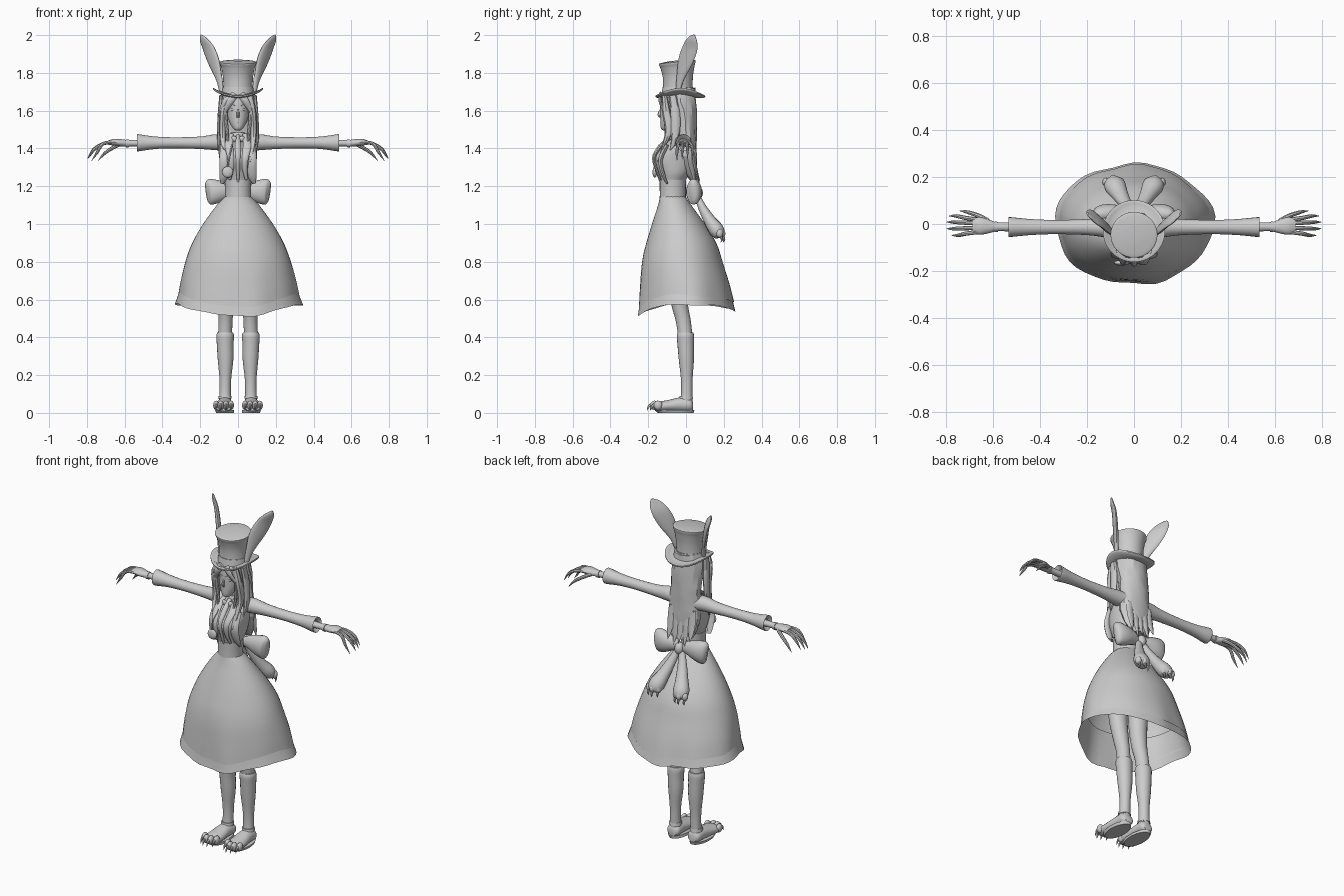
import bpy, bmesh, math, random
from mathutils import Vector

random.seed(4)
X, Y, Z = Vector((1, 0, 0)), Vector((0, 1, 0)), Vector((0, 0, 1))
grey = bpy.data.materials.new("plain_grey")
grey.diffuse_color = (0.6, 0.6, 0.6, 1)


def spline(rows, steps):
    """Smoothly resample rows of numbers."""
    out = []
    for i in range(len(rows) - 1):
        p = [rows[max(0, min(len(rows) - 1, i + k))] for k in (-1, 0, 1, 2)]
        for s in range(steps):
            t = s / steps
            out.append([0.5 * (2*b + (c - a)*t + (2*a - 5*b + 4*c - d)*t*t + (3*b - a - 3*c + d)*t**3)
                        for a, b, c, d in zip(*p)])
    return out + [list(rows[-1])]


def loft(name, rows, side=X, tan=Z, n=24, steps=4, cap=True, mirror=False, rule=None, angle=40):
    """Skin elliptical sections (x, y, z, a, b); a lies along side. tan=None follows the path."""
    rows = spline(rows, steps)
    bm = bmesh.new()
    rings = []
    for i, (x, y, z, a, b) in enumerate(rows):
        t = tan
        if t is None:
            t = Vector(rows[min(i + 1, len(rows) - 1)][:3]) - Vector(rows[max(i - 1, 0)][:3])
            t.normalize()
        u = (side - t * side.dot(t)).normalized()
        v = t.cross(u)
        a, b = max(a, .001), max(b, .001)
        ring = []
        for k in range(n):
            w = math.tau * k / n
            p = Vector((x, y, z)) + u * a * math.cos(w) + v * b * math.sin(w)
            ring.append(bm.verts.new(rule(p) if rule else p))
        rings.append(ring)
    for r, q in zip(rings, rings[1:]):
        for k in range(n):
            bm.faces.new((r[k], r[(k + 1) % n], q[(k + 1) % n], q[k]))
    if cap:
        bm.faces.new(rings[0][::-1])
        bm.faces.new(rings[-1])
        bmesh.ops.recalc_face_normals(bm, faces=bm.faces)
    return finish(name, bm, mirror, angle)


def ball(name, c, r, mirror=False, n=16):
    """Ellipsoid at c with radii r."""
    bm = bmesh.new()
    bmesh.ops.create_uvsphere(bm, u_segments=n, v_segments=n // 2, radius=1)
    for v in bm.verts:
        v.co = Vector(c) + Vector([v.co[i] * r[i] for i in range(3)])
    return finish(name, bm, mirror, 60)


def finish(name, bm, mirror, angle):
    me = bpy.data.meshes.new(name)
    bm.to_mesh(me)
    bm.free()
    ob = bpy.data.objects.new(name, me)
    bpy.context.collection.objects.link(ob)
    me.materials.append(grey)
    bpy.ops.object.select_all(action='DESELECT')
    ob.select_set(True)
    bpy.context.view_layer.objects.active = ob
    bpy.ops.object.shade_smooth_by_angle(angle=math.radians(angle))
    if mirror:
        ob.modifiers.new("mirror", 'MIRROR')
    return ob


def tube(name, rows, side=X, n=10, **kw):
    return loft(name, rows, side=side, tan=None, n=n, **kw)


# Skirt and petticoat, with a hem that dips at the front and back
def hem(p):
    f = max(0, min(1, (0.85 - p.z) / 0.25))
    w = math.atan2(p.y, p.x)
    d = math.sin(w) ** 2 * (0.065 if p.y < 0 else 0.035)
    ripple = 0.007 * math.sin(5 * w + 1) + 0.004 * math.sin(9 * w)
    return Vector((p.x * (1 + ripple * f * 3), p.y * (1 + ripple * f * 3), p.z - f * (d + ripple * .6)))


loft("skirt", [(0, -.07, 1.145, .068, .068), (0, -.06, 1.10, .112, .088), (0, -.04, 1.0, .185, .14),
               (0, -.025, .9, .242, .185), (0, -.02, .8, .28, .215), (0, -.008, .7, .306, .237),
               (0, 0, .62, .32, .25)], n=48, cap=False, rule=hem)
loft("petticoat", [(0, -.015, .75, .285, .218), (0, -.005, .66, .308, .238), (0, 0, .575, .338, .256)],
     n=48, cap=False, rule=hem)

# Torso, waistband and neck
loft("bodice", [(0, -.07, 1.15, .066, .062), (0, -.07, 1.22, .066, .062), (0, -.062, 1.27, .082, .085),
                (0, -.06, 1.34, .092, .112), (0, -.045, 1.40, .098, .092), (0, -.02, 1.45, .085, .06),
                (0, -.02, 1.485, .042, .04)])
loft("waistband", [(0, -.07, 1.14, .069, .069), (0, -.07, 1.18, .069, .069), (0, -.07, 1.232, .072, .07)])
loft("neck", [(0, -.025, 1.46, .032, .032), (0, -.03, 1.50, .028, .028), (0, -.04, 1.56, .03, .03)], n=16)
loft("collar", [(0, -.03, 1.45, .052, .05), (0, -.032, 1.475, .043, .043), (0, -.033, 1.485, .038, .038)])
tube("lapel", [(.035, -.075, 1.475, .012, .006), (.048, -.125, 1.42, .022, .008), (.04, -.165, 1.36, .018, .008),
               (.035, -.16, 1.30, .014, .007), (.045, -.135, 1.235, .008, .005)], mirror=True)
tube("jacket_front", [(.075, -.10, 1.42, .02, .012), (.07, -.135, 1.34, .028, .012),
                      (.075, -.12, 1.26, .024, .01), (.085, -.10, 1.215, .01, .005)], mirror=True)
tube("shirt_frill", [(0, -.075, 1.465, .012, .012), (0, -.135, 1.41, .016, .012), (0, -.172, 1.35, .012, .008),
                     (0, -.15, 1.27, .009, .008), (0, -.135, 1.22, .006, .005)])
tube("neck_bow", [(.004, -.095, 1.445, .006, .006), (.02, -.10, 1.45, .016, .009), (.032, -.095, 1.45, .012, .006)],
     side=Z, mirror=True)
ball("pendant", (-.055, -.165, 1.275), (.03, .012, .03))
tube("pendant_chain", [(-.055, -.165, 1.30, .004, .004), (-.045, -.175, 1.36, .004, .004),
                       (-.03, -.14, 1.42, .004, .004)], n=6)

# Arms
loft("sleeve", [(.06, -.015, 1.43, .05, .042), (.12, -.015, 1.433, .042, .042), (.2, -.013, 1.43, .034, .033),
                (.33, -.013, 1.43, .03, .029), (.44, -.013, 1.43, .034, .033), (.525, -.013, 1.43, .042, .045),
                (.53, -.013, 1.43, .038, .041), (.515, -.013, 1.43, .024, .024)],
     side=Y, tan=X, n=20, mirror=True)
loft("wrist", [(.50, -.012, 1.428, .02, .018), (.58, -.012, 1.428, .018, .017)], side=Y, tan=X, n=14, mirror=True)
loft("wrist_cuff", [(.578, -.012, 1.427, .021, .021), (.592, -.012, 1.427, .023, .022)],
     side=Y, tan=X, n=14, mirror=True)
loft("palm", [(.585, -.012, 1.427, .018, .017), (.62, -.01, 1.43, .03, .019), (.655, -.008, 1.433, .037, .018),
              (.685, -.006, 1.431, .03, .012)], side=Y, tan=X, n=16, mirror=True)
for y0, y1, x1, z1 in ((.018, .034, .785, 1.355), (.003, .008, .795, 1.35),
                       (-.016, -.02, .795, 1.345), (-.034, -.048, .775, 1.335)):
    tube("finger", [(.66, y0, 1.433, .009, .009), (.715, (y0 + y1) / 2, 1.425, .009, .009),
                    (x1 - .03, y1, z1 + .045, .0075, .0075), (x1, y1, z1, .001, .001)], side=Y, n=8, mirror=True)
tube("thumb", [(.62, .012, 1.425, .012, .011), (.66, .035, 1.405, .01, .01), (.705, .05, 1.375, .008, .008),
               (.74, .056, 1.335, .001, .001)], side=Y, n=8, mirror=True)

# Legs and clawed feet
loft("thigh", [(.075, -.055, .95, .065, .065), (.07, -.05, .7, .052, .05), (.065, -.033, .57, .043, .044),
               (.066, -.015, .49, .037, .04), (.068, -.005, .42, .037, .038)], n=20, mirror=True)
loft("stocking", [(.068, -.003, .425, .042, .042), (.068, -.003, .405, .047, .046), (.068, -.001, .36, .044, .044),
                  (.066, .002, .28, .041, .04), (.067, .004, .18, .031, .031), (.068, .004, .10, .03, .03),
                  (.069, .0, .06, .033, .034)], n=20, mirror=True)
loft("ankle_trim", [(.069, 0, .075, .036, .037), (.069, 0, .09, .034, .034)], n=16, mirror=True)
loft("foot", [(.067, .037, .036, .026, .022), (.068, .02, .042, .04, .036), (.07, -.03, .044, .042, .038),
              (.072, -.09, .038, .048, .031), (.075, -.14, .033, .05, .026), (.077, -.165, .028, .042, .018)],
     side=X, tan=-Y, n=20, mirror=True)
loft("sole", [(.068, -.055, 0, .048, .095), (.072, -.06, .016, .05, .105)], steps=1, n=28, mirror=True)
for x, y in ((.037, -.15), (.064, -.166), (.091, -.166), (.116, -.148)):
    ball("toe", (x, y, .04), (.016, .024, .025), mirror=True, n=12)
    tube("toe_claw", [(x, y - .012, .045, .009, .009), (x, y - .03, .036, .006, .007),
                      (x, y - .04, .014, .001, .001)], n=8, mirror=True)

# Head and face
loft("head", [(0, -.108, 1.495, .012, .012), (0, -.10, 1.507, .027, .033), (0, -.08, 1.55, .05, .056),
              (0, -.065, 1.60, .06, .072), (0, -.055, 1.66, .067, .08), (0, -.05, 1.72, .06, .07)], n=28)
tube("nose", [(0, -.133, 1.605, .005, .006), (0, -.142, 1.58, .008, .009), (0, -.136, 1.565, .007, .004)], n=8)
tube("lips", [(-.016, -.118, 1.541, .002, .003), (0, -.132, 1.539, .004, .005),
              (.016, -.118, 1.541, .002, .003)], side=Z, n=8)
ball("eye", (.027, -.122, 1.605), (.014, .008, .007), mirror=True)
tube("brow", [(.01, -.136, 1.625, .002, .003), (.03, -.126, 1.63, .003, .004),
              (.047, -.107, 1.622, .002, .002)], side=Z, n=6, mirror=True)


# Long faceted hair and loose locks
def tousle(p):
    return p + Vector((random.uniform(-.004, .004), random.uniform(-.004, .004), random.uniform(-.006, .006)))


loft("back_hair", [(0, -.035, 1.72, .08, .085), (0, -.025, 1.65, .092, .08), (0, -.005, 1.55, .093, .062),
                   (0, .003, 1.45, .094, .053), (0, .008, 1.36, .098, .05), (0, .022, 1.28, .085, .032),
                   (0, .045, 1.22, .06, .016)], n=18, steps=2, rule=tousle, angle=20)
for x, z in ((-.07, 1.23), (-.035, 1.19), (0, 1.2), (.03, 1.18), (.065, 1.21)):
    tube("hair_tip", [(x, .035, 1.40, .022, .012), (x, .05, 1.30, .024, .01), (x * 1.1, .072, z, .002, .002)],
         n=6, steps=2)
for s in (-1, 1):
    tube("side_lock", [(s * .055, -.115, 1.69, .022, .012), (s * .076, -.105, 1.60, .02, .022),
                       (s * .082, -.09, 1.50, .018, .022), (s * .078, -.115, 1.42, .014, .01),
                       (s * .065, -.15, 1.36 - s * .03, .002, .002)], n=8)
    tube("outer_lock", [(s * .085, -.07, 1.68, .014, .02), (s * .096, -.055, 1.56, .013, .025),
                        (s * .098, -.06, 1.45, .012, .02), (s * .095, -.085, 1.36 + s * .03, .002, .002)], n=8)
    tube("inner_lock", [(s * .06, -.11, 1.66, .012, .01), (s * .066, -.11, 1.57, .011, .01),
                        (s * .056, -.105, 1.48, .009, .008), (s * .05, -.125, 1.41, .002, .002)], n=8)
    tube("fringe", [(s * .015, -.135, 1.69, .02, .008), (s * .04, -.137, 1.65, .018, .008),
                    (s * .068, -.118, 1.60, .012, .007), (s * .085, -.105, 1.56, .002, .002)], n=8)
tube("stray_fringe", [(-.03, -.13, 1.68, .018, .008), (-.07, -.125, 1.64, .016, .008),
                      (-.105, -.10, 1.57, .002, .002)], n=8)


# Top hat with curled brim
def curl(p):
    return p + Z * (.045 * (p.x / .13) ** 2 + .006 * ((p.y + .03) / .13) ** 4)


loft("hat_brim", [(0, -.035, 1.69, .07, .07), (0, -.03, 1.678, .10, .105), (0, -.03, 1.676, .128, .128),
                  (0, -.03, 1.67, .132, .132), (0, -.03, 1.664, .128, .128), (0, -.03, 1.664, .10, .105),
                  (0, -.035, 1.67, .07, .07)], n=40, steps=2, rule=curl)
tilt = lambda p: p + Z * max(0, p.z - 1.75) * (p.y + .045) * .9
loft("hat_crown", [(0, -.043, 1.67, .084, .084), (0, -.043, 1.72, .078, .078), (0, -.043, 1.78, .08, .08),
                   (0, -.045, 1.83, .09, .09), (0, -.046, 1.852, .099, .097), (0, -.046, 1.86, .092, .09),
                   (0, -.046, 1.866, .04, .04)], n=36, rule=tilt)
loft("hat_band", [(0, -.043, 1.69, .086, .086), (0, -.043, 1.725, .081, .081)], n=36, steps=1)

# Rabbit ears on the hat
tube("ear", [(.085, -.045, 1.69, .012, .01), (.10, -.03, 1.77, .024, .013), (.128, -.004, 1.86, .046, .014),
             (.158, .022, 1.93, .046, .012), (.185, .036, 1.975, .03, .009), (.198, .044, 2.0, .006, .004)],
     side=Vector((.6, .8, 0)), n=16, mirror=True)

# Bow at the back with paw-shaped tails
tube("bow_loop", [(.01, .045, 1.17, .024, .02), (.06, .045, 1.175, .045, .034), (.11, .043, 1.172, .062, .042),
                  (.15, .04, 1.17, .068, .036), (.166, .036, 1.168, .05, .016)], side=Z, n=18, mirror=True)
ball("bow_knot", (0, .06, 1.165), (.028, .03, .036))
tube("bow_tail", [(.015, .06, 1.15, .018, .015), (.035, .085, 1.09, .026, .022), (.06, .125, 1.02, .036, .032),
                  (.08, .16, .97, .046, .04), (.088, .178, .94, .036, .03), (.09, .183, .93, .015, .012)],
     n=16, mirror=True)
for x, y in ((.058, .178), (.088, .19), (.118, .178)):
    ball("paw_toe", (x, y, .95), (.017, .019, .024), mirror=True, n=12)
    tube("paw_claw", [(x, y + .004, .935, .008, .008), (x, y + .012, .918, .006, .006),
                      (x, y + .006, .902, .001, .001)], n=8, mirror=True)
